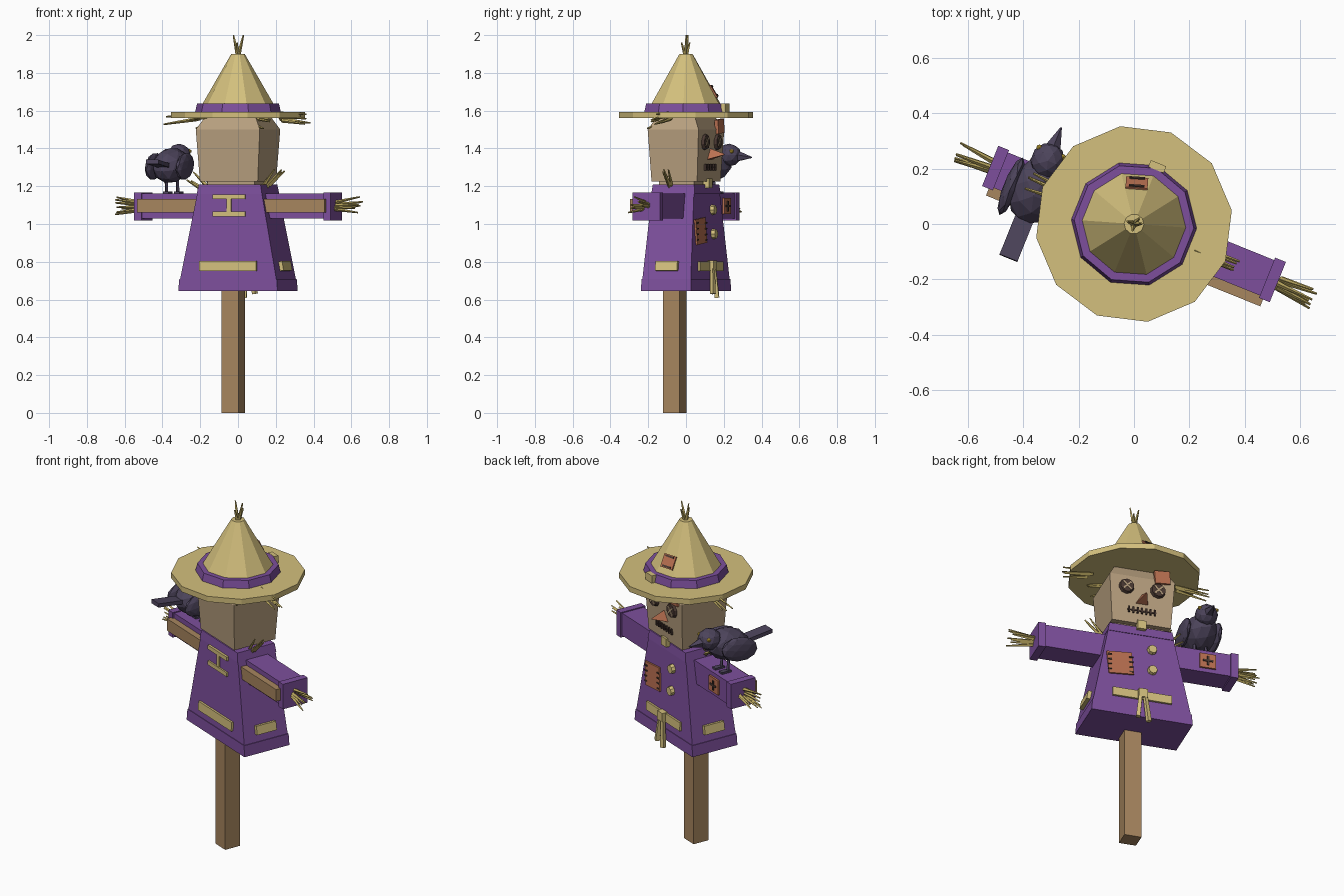
import bpy, bmesh, math, random
from mathutils import Matrix, Vector, Euler

random.seed(4)
if "Cube" in bpy.data.objects:
    bpy.data.objects.remove(bpy.data.objects["Cube"])

TURN = Matrix.Rotation(math.radians(-22), 4, 'Z')  # whole figure is turned on its pole


def material(name, *rgb):
    m = bpy.data.materials.new(name)
    m.use_nodes = True
    col = [(c / 255) ** 2.2 for c in rgb] + [1]
    m.diffuse_color = col
    m.node_tree.nodes["Principled BSDF"].inputs["Base Color"].default_value = col
    return m


PURPLE = material("purple cloth", 124, 80, 155)
HAT = material("pale straw", 210, 190, 124)
STRAW = material("loose straw", 184, 165, 95)
SACK = material("burlap", 182, 158, 126)
WOOD = material("wood", 166, 133, 95)
RUST = material("rust cloth", 184, 112, 82)
DARK = material("dark thread", 76, 60, 54)
BIRD = material("bird feathers", 78, 70, 92)
EYE = material("yellow", 205, 172, 60)


def finish(name, bm, mat, move=Matrix()):
    bmesh.ops.recalc_face_normals(bm, faces=bm.faces)
    bm.transform(TURN @ move)
    me = bpy.data.meshes.new(name)
    bm.to_mesh(me)
    bm.free()
    me.materials.append(mat)
    ob = bpy.data.objects.new(name, me)
    bpy.context.collection.objects.link(ob)
    return ob


def place(loc, rot=(0, 0, 0)):
    return Matrix.Translation(loc) @ Euler(rot).to_matrix().to_4x4()


def box(name, mat, loc, size, rot=(0, 0, 0)):
    bm = bmesh.new()
    bmesh.ops.create_cube(bm, size=1)
    bmesh.ops.scale(bm, vec=size, verts=bm.verts)
    return finish(name, bm, mat, place(loc, rot))


def loft(name, mat, rings, move=Matrix()):
    """Skin a stack of matching point rings and cap both ends."""
    bm = bmesh.new()
    rows = [[bm.verts.new(p) for p in ring] for ring in rings]
    n = len(rows[0])
    for a, b in zip(rows, rows[1:]):
        for i in range(n):
            j = (i + 1) % n
            bm.faces.new((a[i], a[j], b[j], b[i]))
    bm.faces.new(rows[0])
    bm.faces.new(rows[-1])
    return finish(name, bm, mat, move)


def rect(z, w, d):
    return [(x * w / 2, y * d / 2, z) for x, y in ((-1, -1), (1, -1), (1, 1), (-1, 1))]


def ring(n, r, z):
    turns = [math.pi / 2 + math.tau * i / n for i in range(n)]
    return [(r * math.cos(t), r * math.sin(t), z) for t in turns]


def stick(name, mat, a, b, r0, r1, n=4):
    a, b = Vector(a), Vector(b)
    aim = (b - a).to_track_quat('Z', 'Y').to_matrix().to_4x4()
    loft(name, mat, [ring(n, r0, 0), ring(n, r1, (b - a).length)], Matrix.Translation(a) @ aim)


def tuft(name, start, way, length, spread, count):
    way = Vector(way).normalized()
    for i in range(count):
        off = Vector([random.uniform(-1, 1) for _ in range(3)])
        tip = Vector(start) + (way + off * spread).normalized() * length * random.uniform(.8, 1)
        stick(name, STRAW, Vector(start) + off * .02, tip, .011, .004)


def blob(name, mat, loc, size, rot=(0, 0, 0), detail=2):
    bm = bmesh.new()
    bmesh.ops.create_icosphere(bm, subdivisions=detail, radius=1)
    bmesh.ops.scale(bm, vec=size, verts=bm.verts)
    return finish(name, bm, mat, place(loc, rot))


def disc(name, mat, loc, r, thick, n=10):
    loft(name, mat, [ring(n, r, 0), ring(n, r * .85, thick)], place(loc, (-math.pi / 2, 0, 0)))


# Pole and cross beam
box("pole", WOOD, (0, -.065, .5), (.095, .095, 1))
box("cross_beam", WOOD, (0, -.075, 1.097), (1.07, .06, .07))

# Tunic with hem and collar
loft("tunic", PURPLE, [rect(.7, .552, .277), rect(1.17, .365, .238)])
loft("tunic_hem", PURPLE, [rect(.645, .567, .286), rect(.71, .556, .283)])
loft("tunic_collar", PURPLE, [rect(1.16, .372, .246), rect(1.21, .352, .236)])
loft("neck", SACK, [rect(1.2, .27, .2), rect(1.24, .27, .2)])

# Arms, cuffs and straw tufts
for s, side in ((1, "left"), (-1, "right")):
    box(side + "_sleeve", PURPLE, (s * .33, 0, 1.095), (.42, .138, .132))
    box(side + "_cuff", PURPLE, (s * .54, 0, 1.093), (.042, .157, .147))
    tuft(side + "_hand_straw", (s * .55, 0, 1.093), (s, 0, 0), .165, .3, 9)
    tuft(side + "_neck_straw", (s * .17, -.02, 1.19), (s * .8, 0, .7), .14, .4, 4)
    tuft(side + "_hair_straw", (s * .24, .0, 1.565), (s, 0, -.1), .185, .2, 5)
    tuft(side + "_temple_straw", (s * .1, -.1, 1.56), (s, -.3, -.2), .13, .25, 4)
    box(side + "_belt_piece", HAT, (s * .266, 0, .777), (.03, .125, .05), (0, -s * .18, 0))

# Head
loft("head", SACK, [rect(1.225, .33, .26), rect(1.5, .365, .29), rect(1.565, .29, .22)])
for s in (1, -1):
    disc("button_eye", DARK, (s * .088, .135, 1.435), .045, .022)
    for tilt in (.8, -.8):
        box("eye_stitch", SACK, (s * .088, .157, 1.435), (.062, .006, .009), (0, tilt, 0))
stick("nose", RUST, (0, .13, 1.362), (0, .218, 1.368), .042, .004, 3)
box("mouth_line", DARK, (0, .136, 1.3), (.16, .008, .008))
for i in range(7):
    box("mouth_stitch", DARK, (-.072 + i * .024, .138, 1.3), (.008, .012, .034))
box("brow_patch", RUST, (-.11, .147, 1.517), (.085, .02, .075), (0, .08, 0))

# Hat
loft("hat_brim", HAT, [ring(12, .357, 1.562), ring(12, .357, 1.594)])
loft("hat_crown", HAT, [ring(10, .215, 1.59), ring(10, .036, 1.9)])
loft("hat_band", PURPLE, [ring(10, .228, 1.592), ring(10, .217, 1.637)])
box("hat_buckle", HAT, (0, .224, 1.615), (.06, .026, .045))
for x, y in ((-.026, 0), (.026, .012), (.004, -.024), (.01, .026)):
    stick("hat_tip_straw", STRAW, (0, 0, 1.88), (x, y, 2 if x > .02 or x < 0 else 1.96), .012, .004)

# Hat patch lies on a sloping face of the crown
lean, spin = math.radians(30.5), math.radians(18)
out = Vector((-math.sin(spin), math.cos(spin), 0))
normal = out * math.cos(lean) + Vector((0, 0, math.sin(lean)))
spot = out * .143 + Vector((0, 0, 1.7))
box("hat_patch", RUST, spot, (.08, .018, .075), (lean, 0, spin))
for dz in (-.028, .028):
    up = Vector((0, 0, 1)) * math.cos(lean) - out * math.sin(lean)
    box("hat_patch_stitch", DARK, spot + normal * .01 + up * dz, (.055, .008, .01), (lean, 0, spin))

# Tunic front details
for z in (1.075, .947):
    disc("tunic_button", HAT, (-.06, .142 - .043 * (z - .645) - .004, z), .028, .024, 8)
box("chest_patch", RUST, (.12, .128, .962), (.14, .018, .135), (.04, .09, 0))
for i in range(4):
    for x in (.06, .18):
        box("chest_stitch", DARK, (x, .139, .915 + i * .03), (.022, .006, .007), (0, .1, 0))
box("collar_tie", HAT, (0, .125, 1.215), (.05, .035, .05))
box("front_belt", HAT, (0, .138, .777), (.33, .018, .05), (.04, 0, 0))
box("belt_knot", HAT, (0, .15, .782), (.05, .035, .05))
for s in (1, -1):
    stick("belt_tie", HAT, (s * .012, .155, .78), (s * .03, .165, .62 + s * .01), .013, .016)

# Sleeve patch with a cross stitch
box("sleeve_patch", RUST, (-.39, .073, 1.095), (.09, .014, .085))
for size in ((.055, .008, .011), (.011, .008, .055)):
    box("sleeve_patch_stitch", DARK, (-.39, .081, 1.095), size)

# Tunic back details
box("back_belt", HAT, (0, -.139, .777), (.325, .018, .052), (-.04, 0, 0))
for z in (1.145, 1.053):
    box("back_lace", HAT, (0, -.125, z), (.185, .016, .024))
box("back_lace_upright", HAT, (0, -.124, 1.1), (.024, .012, .1))

# Bird standing on the right sleeve
BX = -.375
blob("bird_body", BIRD, (BX, -.02, 1.31), (.095, .13, .092), (.25, 0, 0))
blob("bird_head", BIRD, (BX, .095, 1.365), (.062, .066, .06))
stick("bird_beak", BIRD, (BX, .14, 1.358), (BX, .225, 1.352), .032, .003, 5)
box("bird_tail", BIRD, (BX, -.19, 1.318), (.07, .19, .022), (-.12, 0, 0))
for s in (1, -1):
    blob("bird_wing", BIRD, (BX + s * .088, -.04, 1.305), (.028, .115, .07), (.2, 0, 0))
    blob("bird_eye", EYE, (BX + s * .046, .128, 1.385), (.012, .012, .012), detail=1)
    stick("bird_leg", BIRD, (BX + s * .032, 0, 1.155), (BX + s * .032, -.01, 1.26), .009, .009)
    box("bird_foot", BIRD, (BX + s * .032, .015, 1.166), (.03, .06, .012))
